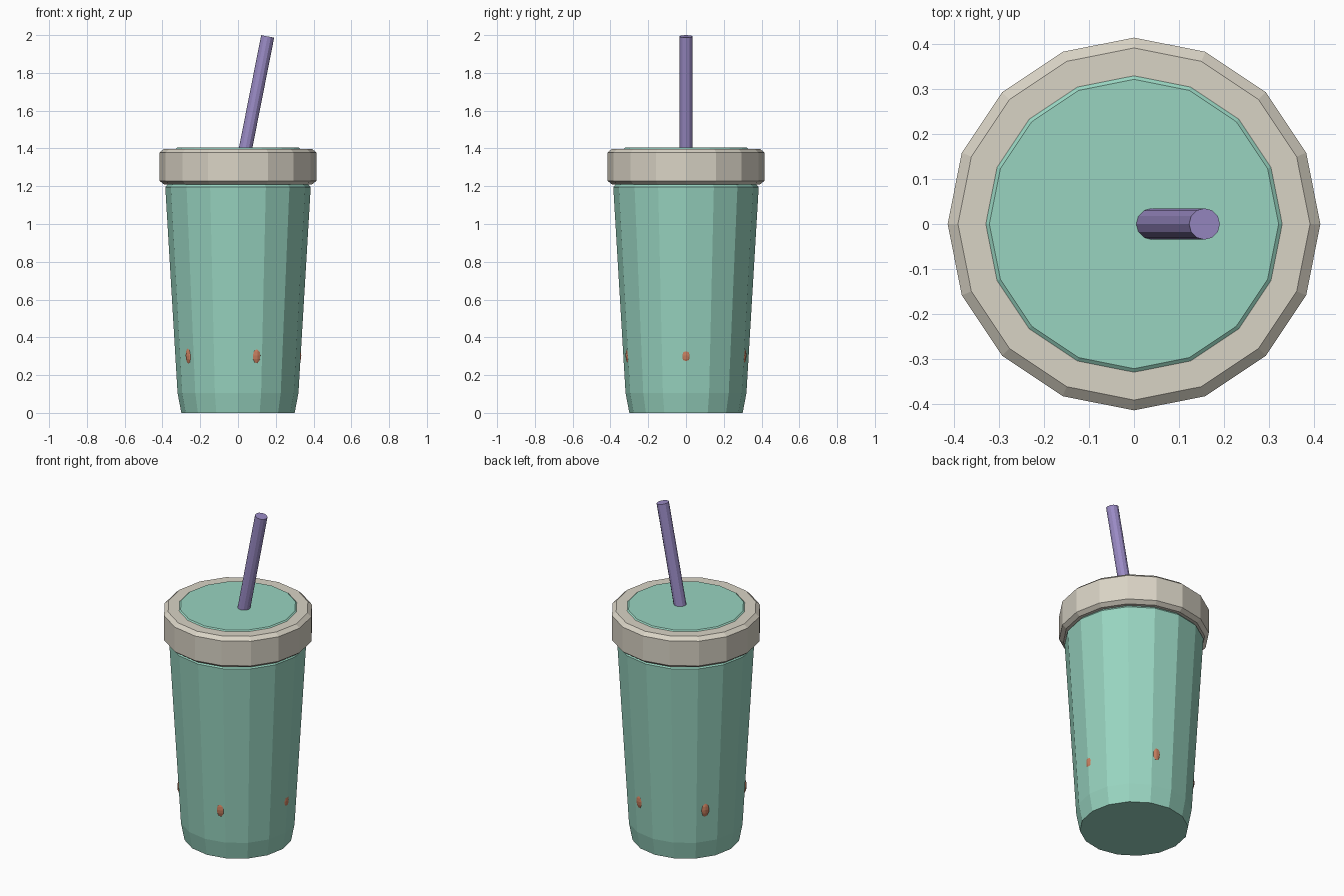
import bpy, bmesh, math
from mathutils import Vector, Matrix

if "Cube" in bpy.data.objects:
    bpy.data.objects.remove(bpy.data.objects["Cube"])


def material(name, rgb):
    def lin(c):
        c /= 255
        return c / 12.92 if c <= 0.04045 else ((c + 0.055) / 1.055) ** 2.4
    m = bpy.data.materials.new(name)
    m.diffuse_color = (*[lin(c) for c in rgb], 1)
    m.use_nodes = True
    m.node_tree.nodes["Principled BSDF"].inputs["Base Color"].default_value = m.diffuse_color
    return m


mint = material("mint", (152, 212, 192))
cream = material("cream", (217, 211, 197))
lilac = material("lilac", (154, 139, 197))
caramel = material("caramel", (200, 127, 95))


def finish(name, bm, mat):
    bmesh.ops.recalc_face_normals(bm, faces=bm.faces[:])
    me = bpy.data.meshes.new(name)
    bm.to_mesh(me)
    bm.free()
    me.materials.append(mat)
    ob = bpy.data.objects.new(name, me)
    bpy.context.collection.objects.link(ob)
    return ob


def lathe(name, profile, mat, sides=16):
    """Capped faceted solid from (radius, height) points."""
    bm = bmesh.new()
    rings = [[bm.verts.new((r * math.cos(2 * math.pi * i / sides),
                            r * math.sin(2 * math.pi * i / sides), z))
              for i in range(sides)] for r, z in profile]
    for a, b in zip(rings, rings[1:]):
        for i in range(sides):
            j = (i + 1) % sides
            bm.faces.new((a[i], a[j], b[j], b[i]))
    bm.faces.new(rings[0])
    bm.faces.new(rings[-1])
    return finish(name, bm, mat)


# Tapered cup, lid band and raised lid panel
lathe("cup", [(0.30, 0), (0.32, 0.105), (0.385, 1.195), (0.368, 1.215)], mint)
lathe("lid", [(0.392, 1.21), (0.415, 1.228), (0.415, 1.378), (0.392, 1.398)], cream)
lathe("lid_panel", [(0.338, 1.37), (0.338, 1.392), (0.322, 1.404)], mint)

# Leaning straw
bottom, top = Vector((0.03, 0, 1.35)), Vector((0.157, 0, 1.993))
axis = top - bottom
bm = bmesh.new()
bmesh.ops.create_cone(bm, cap_ends=True, segments=12, radius1=0.035, radius2=0.035,
                      depth=axis.length,
                      matrix=Matrix.Translation((top + bottom) / 2)
                      @ axis.to_track_quat('Z', 'Y').to_matrix().to_4x4())
finish("straw", bm, lilac)

# Five pearls barely showing through the cup wall
for i in range(5):
    bm = bmesh.new()
    bmesh.ops.create_uvsphere(bm, u_segments=12, v_segments=8, radius=1,
                              matrix=Matrix.Rotation(i * math.tau / 5, 4, 'Z')
                              @ Matrix.Translation((0.31, 0, 0.305))
                              @ Matrix.Diagonal((0.025, 0.03, 0.053, 1)))
    finish(f"pearl_{i + 1}", bm, caramel)
